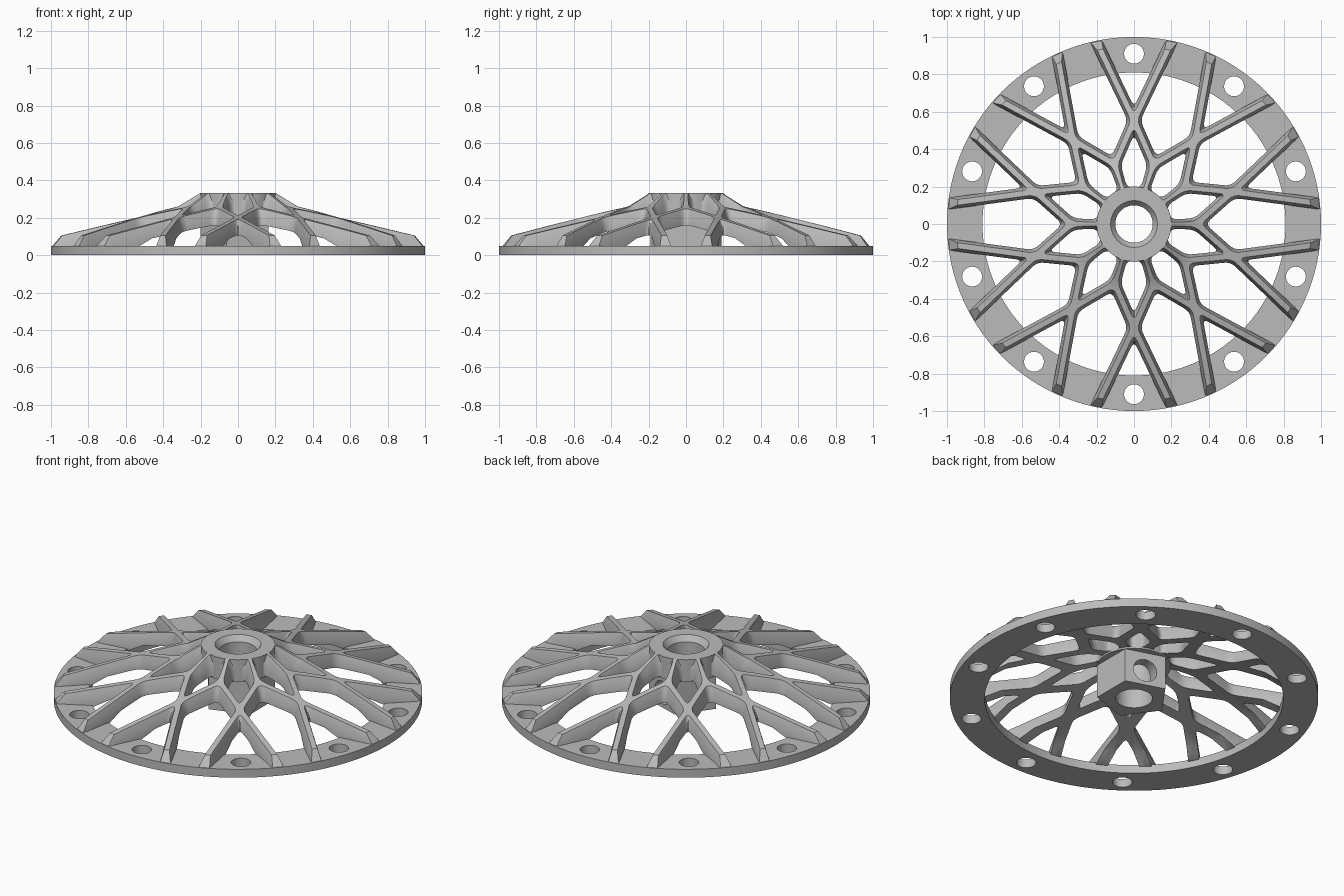
import bpy, bmesh
from math import sin, cos, tau, radians
from mathutils import Vector, Matrix

if "Cube" in bpy.data.objects:
    bpy.data.objects.remove(bpy.data.objects["Cube"])

GREY = (0.5, 0.5, 0.5, 1)
grey = bpy.data.materials.new("plain grey")
grey.use_nodes = True
grey.diffuse_color = GREY
grey.node_tree.nodes["Principled BSDF"].inputs["Base Color"].default_value = GREY

# Radius and height of the domed spoke web, upper and lower surface
TOP = [(0.2, 0.333), (0.32, 0.26), (0.95, 0.105), (0.995, 0.05)]
UNDER = [(0.995, 0.04), (0.81, 0.04), (0.72, 0.09), (0.32, 0.175), (0.2, 0.21)]


def make_object(name, bm):
    bmesh.ops.recalc_face_normals(bm, faces=bm.faces[:])
    mesh = bpy.data.meshes.new(name)
    bm.to_mesh(mesh)
    bm.free()
    mesh.materials.append(grey)
    obj = bpy.data.objects.new(name, mesh)
    bpy.context.collection.objects.link(obj)
    return obj


def lathe(name, profile, segments=120):
    """Turn a closed (radius, height) profile around z."""
    bm = bmesh.new()
    rings = [[bm.verts.new((r * cos(tau * i / segments), r * sin(tau * i / segments), z))
              for r, z in profile] for i in range(segments)]
    n = len(profile)
    for i in range(segments):
        a, b = rings[i], rings[(i + 1) % segments]
        for j in range(n):
            k = (j + 1) % n
            bm.faces.new((a[j], b[j], b[k], a[k]))
    return make_object(name, bm)


def add_cylinder(bm, radius, depth, matrix, segments=40):
    bmesh.ops.create_cone(bm, cap_ends=True, segments=segments, radius1=radius,
                          radius2=radius, depth=depth, matrix=matrix)


def cut(obj, cutter):
    """Subtract the cutter, bake the result and remove the cutter."""
    cutter.hide_render = True
    mod = obj.modifiers.new("cut", 'BOOLEAN')
    mod.operation = 'DIFFERENCE'
    mod.solver = 'EXACT'
    mod.object = cutter
    graph = bpy.context.evaluated_depsgraph_get()
    baked = bpy.data.meshes.new_from_object(obj.evaluated_get(graph))
    obj.modifiers.clear()
    obj.data = baked
    bpy.data.objects.remove(cutter)


def polar(radius, degrees):
    return Vector((radius * cos(radians(degrees)), radius * sin(radians(degrees))))


def top_height(r):
    for (r0, z0), (r1, z1) in zip(TOP, TOP[1:3]):
        if r <= r1:
            break
    return z0 + (z1 - z0) * (r - r0) / (r1 - r0)


def inset(points, d):
    """Move every edge of a counter-clockwise polygon inwards by d."""
    result = []
    for i, p in enumerate(points):
        a = (p - points[i - 1]).normalized()
        b = (points[(i + 1) % len(points)] - p).normalized()
        na, nb = Vector((-a.y, a.x)), Vector((-b.y, b.x))
        result.append(p + (na + nb) * d / (1 + na.dot(nb)))
    return result


def rounded(points, reach=0.035, steps=5, splits=8):
    """Round the corners and split the straight edges."""
    n = len(points)
    corners = []
    for i, p in enumerate(points):
        before, after = points[i - 1] - p, points[(i + 1) % n] - p
        a = p + before.normalized() * min(reach, before.length * 0.4)
        b = p + after.normalized() * min(reach, after.length * 0.4)
        corners.append([a * (1 - t) ** 2 + p * 2 * t * (1 - t) + b * t * t
                        for t in (s / steps for s in range(steps + 1))])
    out = []
    for i, arc in enumerate(corners):
        following = corners[(i + 1) % n][0]
        out += arc
        out += [arc[-1].lerp(following, s / splits) for s in range(1, splits)]
    return out


def add_window(bm, outline, degrees):
    """Cutter whose walls lean outwards near the upper surface of the web."""
    wall = rounded(inset(outline, 0.031))
    flare = rounded(inset(outline, 0.004))
    turn = Matrix.Rotation(radians(degrees), 3, 'Z')
    levels = [[(p.x, p.y, -0.2) for p in wall],
              [(p.x, p.y, top_height(p.length) - 0.05) for p in wall],
              [(p.x, p.y, top_height(p.length) + 0.035) for p in flare],
              [(p.x, p.y, 0.6) for p in flare]]
    loops = [[bm.verts.new(turn @ Vector(co)) for co in level] for level in levels]
    n = len(wall)
    for low, high in zip(loops, loops[1:]):
        for i in range(n):
            k = (i + 1) % n
            bm.faces.new((low[i], low[k], high[k], high[i]))
    bm.faces.new(loops[0][::-1])
    bm.faces.new(loops[-1])


# Spoke centre lines: hub arm to fork, fork to node, node to rim
def fork(a):
    return polar(0.335, a)


def node(a):
    return polar(0.555, a)


def tip(a, side):
    return node(a).lerp(polar(0.99, a + side * 11.6), 1.3)


hub_window = [Vector((0.165, -0.062)), fork(-18), node(0), fork(18), Vector((0.165, 0.062))]
fork_window = [fork(0), node(-18), tip(-18, 1), tip(18, -1), node(18)]
rim_window = [node(0), tip(0, -1), tip(0, 1)]

# Spoke web
spoke_web = lathe("spoke_web", TOP + UNDER)
bm = bmesh.new()
for i in range(10):
    angle = 18 + 36 * i
    add_window(bm, hub_window, angle)
    add_window(bm, rim_window, angle)
    add_window(bm, fork_window, angle + 18)
cut(spoke_web, make_object("window_cutter", bm))

# Flat rim with bolt holes
rim = lathe("rim", [(0.81, 0), (1.0, 0), (1.0, 0.05), (0.81, 0.05)])
bm = bmesh.new()
for i in range(10):
    p = polar(0.91, 18 + 36 * i)
    add_cylinder(bm, 0.053, 0.3, Matrix.Translation((p.x, p.y, 0)))
cut(rim, make_object("bolt_cutter", bm))

# Hub collar with a chamfered bore
hub_collar = lathe("hub_collar", [(0.1, 0.2), (0.2, 0.2), (0.2, 0.333),
                                  (0.125, 0.333), (0.1, 0.3)])

# Five-sided hub block with a bore and one side hole
bm = bmesh.new()
ring = [polar(0.2, 36 + 72 * i) for i in range(5)]
base = bm.faces.new([bm.verts.new((p.x, p.y, 0)) for p in ring])
extruded = bmesh.ops.extrude_face_region(bm, geom=[base], use_keep_orig=True)["geom"]
bmesh.ops.translate(bm, vec=(0, 0, 0.2),
                    verts=[g for g in extruded if isinstance(g, bmesh.types.BMVert)])
hub_block = make_object("hub_block", bm)
bm = bmesh.new()
add_cylinder(bm, 0.1, 1.0, Matrix.Identity(4), 120)
cut(hub_block, make_object("bore_cutter", bm))
bm = bmesh.new()
add_cylinder(bm, 0.068, 0.3, Matrix.Rotation(radians(72), 4, 'Z')
             @ Matrix.Translation((0.2, 0, 0.09)) @ Matrix.Rotation(radians(90), 4, 'Y'))
cut(hub_block, make_object("side_hole_cutter", bm))

# Smooth shading with sharp edges kept
bpy.ops.object.select_all(action='DESELECT')
for part in (spoke_web, rim, hub_collar, hub_block):
    part.select_set(True)
bpy.context.view_layer.objects.active = spoke_web
bpy.ops.object.shade_smooth_by_angle(angle=radians(30))
